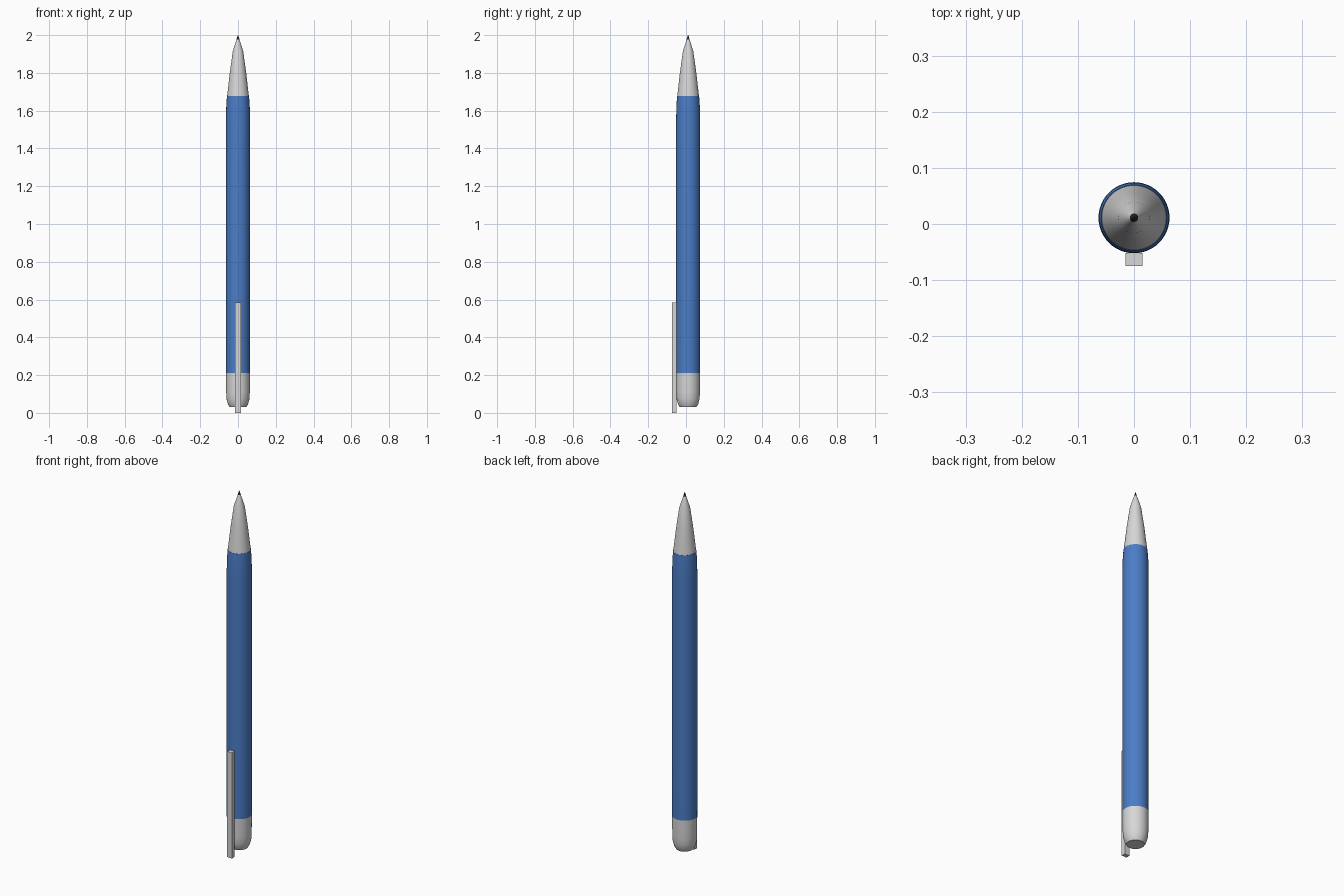
import bpy, bmesh, math

if "Cube" in bpy.data.objects:
    bpy.data.objects.remove(bpy.data.objects["Cube"])

AXIS_Y = 0.0112  # pen axis, offset back so that the clip is included in the centring


def material(name, rgb):
    m = bpy.data.materials.new(name)
    m.diffuse_color = (*rgb, 1.0)
    m.use_nodes = True
    m.node_tree.nodes["Principled BSDF"].inputs["Base Color"].default_value = m.diffuse_color
    return m


BLUE = material("blue_plastic", (0.07, 0.205, 0.57))
GREY = material("light_grey", (0.68, 0.68, 0.69))
DARK = material("dark_tip", (0.02, 0.02, 0.02))


def finish(name, bm, mat, angle=20):
    bmesh.ops.recalc_face_normals(bm, faces=bm.faces)
    me = bpy.data.meshes.new(name)
    bm.to_mesh(me)
    bm.free()
    me.materials.append(mat)
    ob = bpy.data.objects.new(name, me)
    bpy.context.collection.objects.link(ob)
    bpy.ops.object.select_all(action='DESELECT')
    ob.select_set(True)
    bpy.context.view_layer.objects.active = ob
    bpy.ops.object.shade_smooth_by_angle(angle=math.radians(angle))
    return ob


def lathe(name, profile, mat, angle=25, sides=48):
    """Revolve (radius, z) points around the pen axis and cap both ends."""
    bm = bmesh.new()
    rings = []
    for r, z in profile:
        rings.append([bm.verts.new((r * math.cos(2 * math.pi * i / sides),
                                    AXIS_Y + r * math.sin(2 * math.pi * i / sides), z))
                      for i in range(sides)])
    for a, b in zip(rings, rings[1:]):
        for i in range(sides):
            j = (i + 1) % sides
            bm.faces.new((a[i], a[j], b[j], b[i]))
    bm.faces.new(rings[0][::-1])
    bm.faces.new(rings[-1])
    return finish(name, bm, mat, angle)


# Blue barrel, narrowing slightly towards the nose
lathe("barrel", [(0.0630, 0.21), (0.0633, 0.4), (0.0633, 1.55),
                 (0.0622, 1.62), (0.0585, 1.677)], BLUE)

# Grey nose cone and dark writing point
lathe("nose_cone", [(0.0575, 1.677), (0.0435, 1.80), (0.0275, 1.915), (0.0075, 1.978)], GREY)
lathe("writing_point", [(0.0075, 1.978), (0.001, 2.0)], DARK)

# Grey end cap with a rounded lower edge
lathe("end_cap", [(0.044, 0.03), (0.053, 0.045), (0.0605, 0.073),
                  (0.0625, 0.11), (0.0630, 0.21)], GREY, 40)

# Pocket clip: a straight bar resting against the barrel
bm = bmesh.new()
bmesh.ops.create_cube(bm, size=1)
for v in bm.verts:
    v.co.x *= 0.030
    v.co.y = -0.0745 if v.co.y < 0 else -0.0515
    v.co.z = 0.0 if v.co.z < 0 else 0.585
finish("pocket_clip", bm, GREY)
